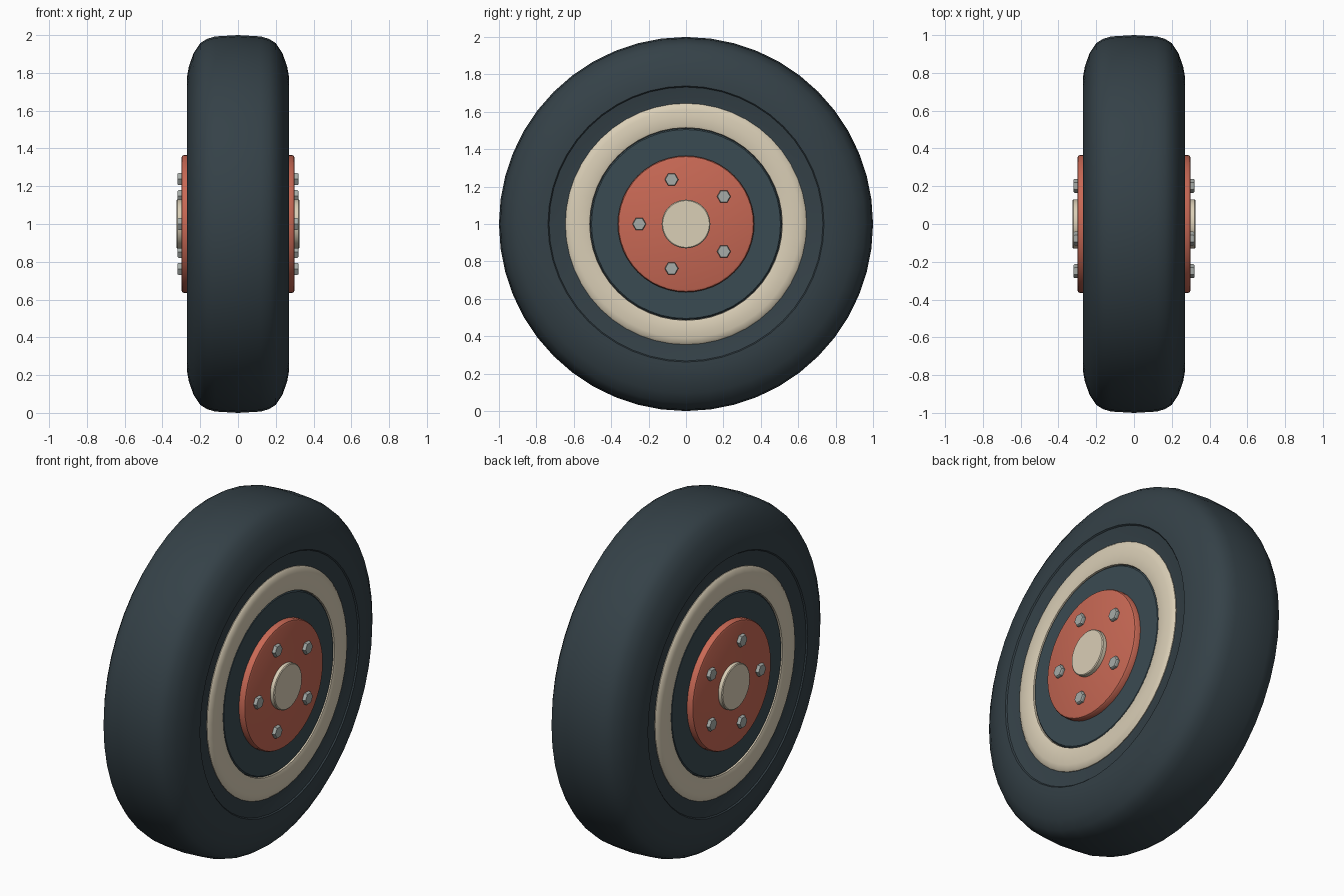
import bpy, bmesh, math

if "Cube" in bpy.data.objects:
    bpy.data.objects.remove(bpy.data.objects["Cube"])

CZ = 1.0  # axle height


def material(name, rgb):
    m = bpy.data.materials.new(name)
    m.diffuse_color = (*rgb, 1)
    m.use_nodes = True
    m.node_tree.nodes["Principled BSDF"].inputs["Base Color"].default_value = m.diffuse_color
    return m


rubber = material("rubber", (0.035, 0.053, 0.064))
steel = material("painted_steel", (0.042, 0.070, 0.085))
cream = material("cream", (0.70, 0.62, 0.47))
red = material("red", (0.58, 0.14, 0.09))
grey = material("bolt_grey", (0.38, 0.41, 0.39))


def lathe(name, profile, mat, segs=48, closed=False, y=0.0, z=CZ, angle=35):
    """Revolve (x, radius) points about an axle parallel to x."""
    bm = bmesh.new()
    rings = []
    for x, r in profile:
        if r == 0:
            rings.append([bm.verts.new((x, 0, 0))] * segs)
        else:
            rings.append([bm.verts.new((x, r * math.cos(2 * math.pi * i / segs),
                                        r * math.sin(2 * math.pi * i / segs)))
                          for i in range(segs)])
    pairs = list(zip(rings, rings[1:]))
    if closed:
        pairs.append((rings[-1], rings[0]))
    for a, b in pairs:
        for i in range(segs):
            j = (i + 1) % segs
            bm.faces.new(list(dict.fromkeys((a[i], a[j], b[j], b[i]))))
    bmesh.ops.recalc_face_normals(bm, faces=bm.faces)
    me = bpy.data.meshes.new(name)
    bm.to_mesh(me)
    bm.free()
    me.materials.append(mat)
    ob = bpy.data.objects.new(name, me)
    ob.location = (0, y, z)
    bpy.context.collection.objects.link(ob)
    bpy.ops.object.select_all(action='DESELECT')
    ob.select_set(True)
    bpy.context.view_layer.objects.active = ob
    bpy.ops.object.shade_smooth_by_angle(angle=math.radians(angle))
    return ob


# Tyre: half profile mirrored across the centre plane
half = [(0.12, 0.993), (0.165, 0.98), (0.2, 0.957), (0.235, 0.905), (0.26, 0.835),
        (0.27, 0.78), (0.271, 0.738), (0.264, 0.732), (0.253, 0.68), (0.246, 0.63),
        (0.24, 0.5)]
tyre = [(-x, r) for x, r in reversed(half)] + [(0, 1.0)] + half
lathe("tyre", tyre, rubber, closed=True)

# Wheel disc spanning both sides
lathe("wheel_disc", [(-0.262, 0), (-0.262, 0.505), (-0.255, 0.512),
                     (0.255, 0.512), (0.262, 0.505), (0.262, 0)], steel)

for side, s in (("right", 1), ("left", -1)):
    def part(name, pts, mat, **kw):
        return lathe(f"{name}_{side}", [(s * x, r) for x, r in pts], mat, **kw)

    # Cream sidewall band
    part("sidewall_band", [(0.235, 0.645), (0.252, 0.645), (0.261, 0.635), (0.267, 0.61),
                           (0.27, 0.575), (0.269, 0.53), (0.264, 0.515), (0.235, 0.513)],
         cream, closed=True)
    # Red hub plate with rounded rim
    part("hub_plate", [(0.25, 0), (0.25, 0.365), (0.288, 0.365), (0.296, 0.36),
                       (0.3, 0.35), (0.3, 0)], red)
    # Centre cap
    part("hub_cap", [(0.29, 0), (0.29, 0.13), (0.321, 0.13), (0.325, 0.125),
                     (0.325, 0)], cream)
    # Five hexagonal bolts
    for k in range(5):
        a = math.pi + k * math.tau / 5
        part(f"bolt_{k + 1}", [(0.29, 0), (0.29, 0.037), (0.314, 0.037),
                               (0.319, 0.033), (0.319, 0)], grey, segs=6,
             y=0.25 * math.cos(a), z=CZ + 0.25 * math.sin(a), angle=20)
